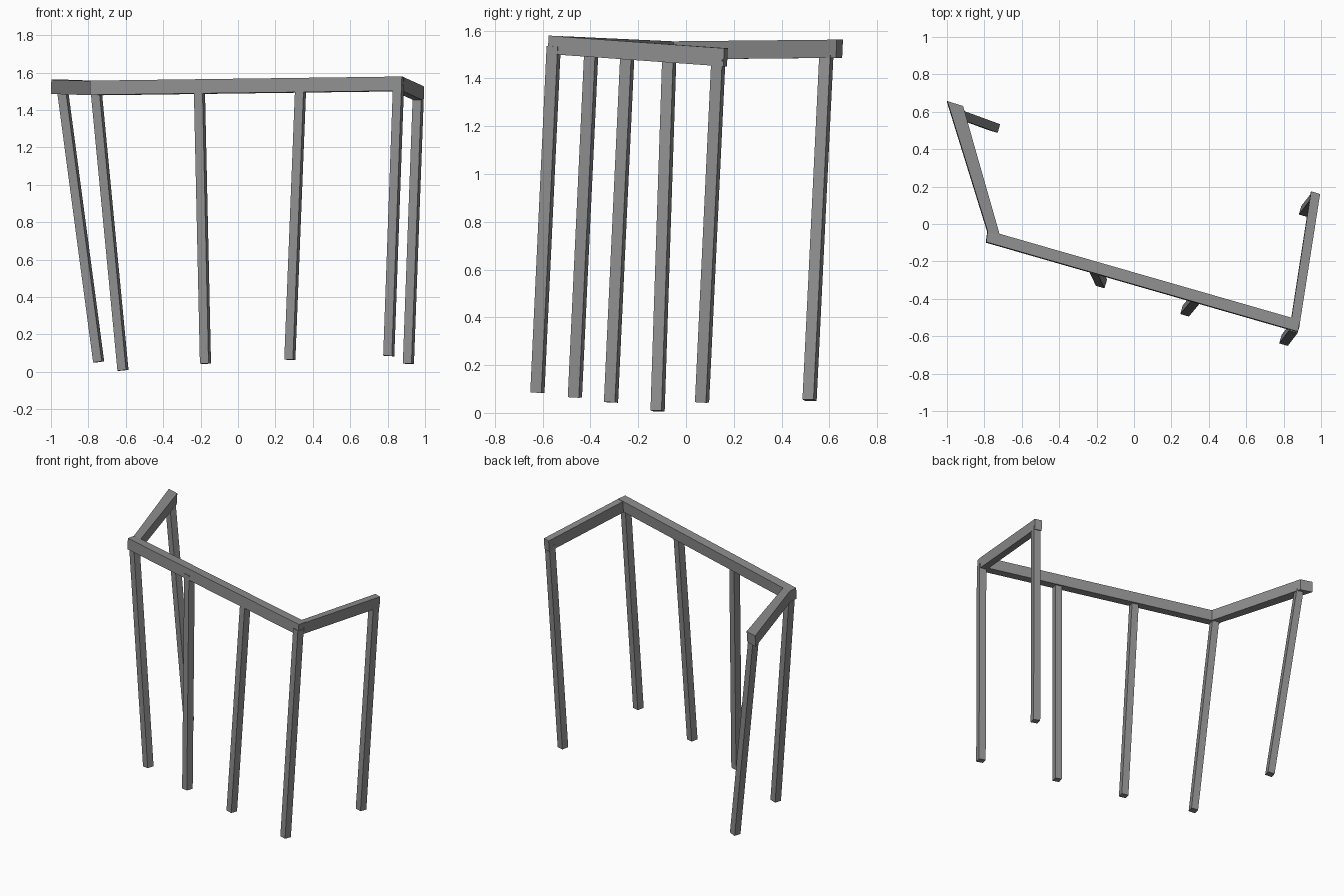
import bpy
from mathutils import Vector

cube = bpy.data.objects.get("Cube")
if cube:
    bpy.data.objects.remove(cube, do_unlink=True)

grey = bpy.data.materials.new("grey paint")
grey.use_nodes = True
COLOUR = (0.27, 0.27, 0.27, 1)
grey.diffuse_color = COLOUR
grey.node_tree.nodes["Principled BSDF"].inputs["Base Color"].default_value = COLOUR

ALONG = Vector((0.96, -0.28, 0))      # direction of the long rail
UP = Vector((0.035, 0.047, 1))        # slight lean of the whole frame
RAIL_HEIGHT = 0.076
LEG_HALF = 0.024


def prism(name, lower, upper):
    """Solid between two matching four-sided loops, both counter-clockwise from above."""
    faces = [(3, 2, 1, 0), (4, 5, 6, 7)]
    faces += [(i, (i + 1) % 4, (i + 1) % 4 + 4, i + 4) for i in range(4)]
    mesh = bpy.data.meshes.new(name)
    mesh.from_pydata([tuple(p) for p in lower + upper], [], faces)
    mesh.materials.append(grey)
    obj = bpy.data.objects.new(name, mesh)
    bpy.context.collection.objects.link(obj)
    return obj


def rail(name, corners):
    """Rail hanging below its four top corners."""
    upper = [Vector(c) for c in corners]
    prism(name, [p - UP * RAIL_HEIGHT for p in upper], upper)


def leg(name, foot, head):
    """Square leg cut at right angles to its axis, pushed a little into the rail."""
    foot, head = Vector(foot), Vector(head)
    axis = (head - foot).normalized()
    head += axis * 0.03
    side = (ALONG - axis * ALONG.dot(axis)).normalized()
    back = axis.cross(side)
    ring = [(side * a + back * b) * LEG_HALF
            for a, b in ((-1, -1), (1, -1), (1, 1), (-1, 1))]
    prism(name, [foot + r for r in ring], [head + r for r in ring])


# Rails: long front rail and the two side arms with skewed ends
rail("front_rail", [(-0.79, -0.096, 1.557), (0.876, -0.575, 1.579),
                    (0.888, -0.514, 1.576), (-0.782, -0.034, 1.554)])
rail("right_rail", [(-0.782, -0.04, 1.555), (-0.717, -0.06, 1.555),
                    (-0.914, 0.631, 1.562), (-0.998, 0.657, 1.562)])
rail("left_rail", [(0.84, -0.52, 1.574), (0.887, -0.53, 1.575),
                   (0.995, 0.16, 1.526), (0.947, 0.175, 1.526)])

# Legs: foot centre and point where each meets the rail
LEGS = {
    "right_back_leg": ((-0.745, 0.517, 0.053), (-0.936, 0.587, 1.49)),
    "right_corner_leg": ((-0.615, -0.119, 0.008), (-0.757, -0.07, 1.49)),
    "right_middle_leg": ((-0.174, -0.314, 0.044), (-0.206, -0.246, 1.49)),
    "left_middle_leg": ((0.277, -0.465, 0.065), (0.334, -0.397, 1.5)),
    "left_corner_leg": ((0.806, -0.622, 0.085), (0.857, -0.555, 1.505)),
    "left_back_leg": ((0.911, 0.067, 0.044), (0.963, 0.134, 1.45)),
}
for name, (foot, head) in LEGS.items():
    leg(name, foot, head)
